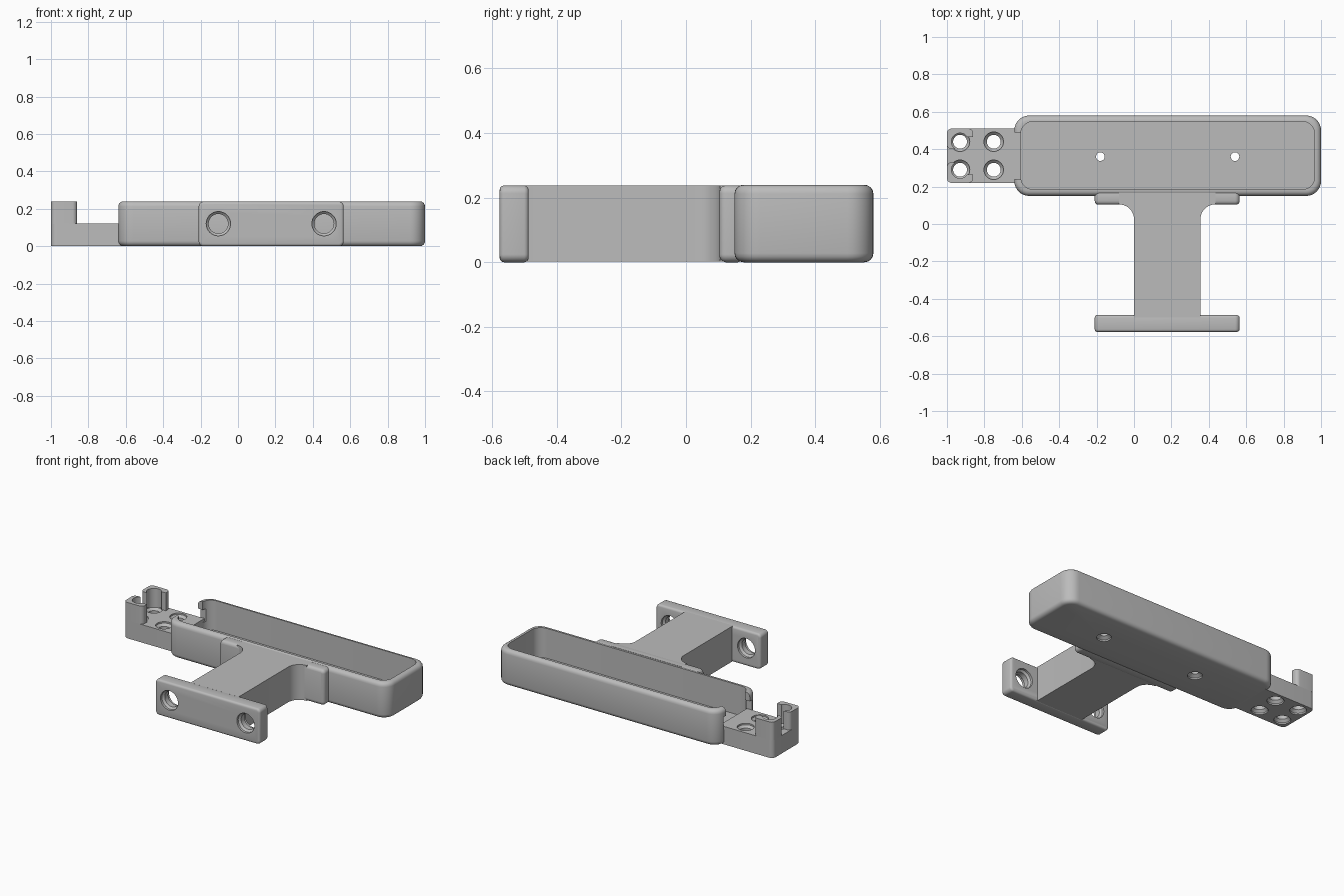
import bpy, bmesh
from math import sin, cos, pi, radians
from mathutils import Matrix, Vector

if "Cube" in bpy.data.objects:
    bpy.data.objects.remove(bpy.data.objects["Cube"])

grey = bpy.data.materials.new("plain grey")
grey.use_nodes = True
grey.diffuse_color = (0.5, 0.5, 0.5, 1)
grey.node_tree.nodes["Principled BSDF"].inputs["Base Color"].default_value = (0.5, 0.5, 0.5, 1)


def finish(name, bm):
    bmesh.ops.recalc_face_normals(bm, faces=bm.faces)
    me = bpy.data.meshes.new(name)
    bm.to_mesh(me)
    bm.free()
    me.materials.append(grey)
    ob = bpy.data.objects.new(name, me)
    bpy.context.collection.objects.link(ob)
    return ob


def block(name, lo, hi, axis=2, corner=0, edge=0, sides=1):
    """Box with rounded corners along one axis and softened rims on its ends."""
    bm = bmesh.new()
    bmesh.ops.create_cube(bm, size=1)
    for v in bm.verts:
        v.co = Vector([(a + b) / 2 + c * (b - a) for a, b, c in zip(lo, hi, v.co)])
    if corner:
        along = [e for e in bm.edges if abs((e.verts[0].co - e.verts[1].co)[axis]) > 1e-4]
        bmesh.ops.bevel(bm, geom=along, offset=corner, segments=8, profile=0.5, affect='EDGES')
    if edge:
        rims = [e for e in bm.edges if all(abs(v.co[axis] - lo[axis]) < 1e-4 for v in e.verts)
                or all(abs(v.co[axis] - hi[axis]) < 1e-4 for v in e.verts)]
        bmesh.ops.bevel(bm, geom=rims, offset=edge, segments=sides, profile=0.5, affect='EDGES')
    return finish(name, bm)


def prism(name, points, z0, z1):
    bm = bmesh.new()
    face = bm.faces.new([bm.verts.new((x, y, z0)) for x, y in points])
    top = bmesh.ops.extrude_face_region(bm, geom=[face])["geom"]
    for v in top:
        if isinstance(v, bmesh.types.BMVert):
            v.co.z = z1
    return finish(name, bm)


def drill(name, profile, at, along_y=False, n=32):
    """Turned cutter from (radius, height) pairs."""
    bm = bmesh.new()
    rings = [[bm.verts.new((r * cos(2 * pi * i / n), r * sin(2 * pi * i / n), h))
              for i in range(n)] for r, h in profile]
    for a, b in zip(rings, rings[1:]):
        for i in range(n):
            j = (i + 1) % n
            bm.faces.new((a[i], a[j], b[j], b[i]))
    bm.faces.new(rings[0])
    bm.faces.new(rings[-1])
    if along_y:
        bm.transform(Matrix.Rotation(radians(-90), 4, 'X'))
    bm.transform(Matrix.Translation(at))
    return finish(name, bm)


def cut(ob, cutters, op='DIFFERENCE'):
    for c in cutters:
        m = ob.modifiers.new("cut", 'BOOLEAN')
        m.operation, m.solver, m.object = op, 'EXACT', c
    bpy.context.view_layer.update()
    mesh = bpy.data.meshes.new_from_object(ob.evaluated_get(bpy.context.evaluated_depsgraph_get()))
    ob.modifiers.clear()
    ob.data = mesh
    for c in cutters:
        bpy.data.objects.remove(c)


TOP = 0.24

# Long open tray with a gap in its left-hand end for the bracket
tray = block("tray", (-0.64, 0.15, 0), (1.0, 0.58, TOP), corner=0.08, edge=0.028, sides=4)
cut(tray, [block("cavity", (-0.605, 0.185, 0.04), (0.965, 0.548, 0.4), corner=0.065),
           block("end_gap", (-0.7, 0.24, 0.1), (-0.55, 0.49, 0.4)),
           block("end_groove", (-0.7, 0.215, 0.1), (-0.55, 0.515, 0.185))]
    + [drill("screw_hole", [(0.046, -0.01), (0.046, 0.01), (0.023, 0.025), (0.023, 0.1)],
             (x, 0.36, 0)) for x in (-0.18, 0.54)])

# Low bracket plate with a raised clip over each outer hole
HOLES_Y = (0.29, 0.44)
bracket = block("bracket", (-1, 0.22, 0), (-0.56, 0.51, 0.12), corner=0.03)
cut(bracket, [block("inner_end", (-0.605, 0.1, -0.1), (-0.5, 0.6, 0.3))])
through = [(0.052, -0.01), (0.052, 0.01), (0.037, 0.026), (0.037, 0.095), (0.052, 0.11), (0.052, 0.3)]
cut(bracket, [drill("plate_hole", through, (x, y, 0)) for x in (-0.93, -0.75) for y in HOLES_Y])
for side, y in zip((-1, 1), HOLES_Y):
    def span(inner):
        return sorted((0.365 + side * inner, 0.365 + side * 0.145))
    a, b = span(0.035)
    clip = block("cable_clip", (-1, a, 0.119), (-0.86, b, TOP), corner=0.025)
    c, d = sorted((0.365 + side * 0.02, 0.365 + side * 0.1))
    cut(clip, [drill("clip_bore", [(0.046, 0.1), (0.046, 0.3)], (-0.93, y, 0)),
               block("clip_mouth", (-0.93, c, 0.1), (-0.8, d, 0.3))])

# Stem that flares into the collar with rounded inner corners
R = 0.08
arc = [(R * sin(i * pi / 20), R * cos(i * pi / 20)) for i in range(11)]
left = [(-R + dx, 0.025 + dy) for dx, dy in arc]
right = [(0.355 - x, y) for x, y in reversed(left)]
prism("stem", [(0.355, -0.5), *right, (0.435, 0.165), (-R, 0.165), *left, (0, -0.5)], 0.002, TOP - 0.002)
block("collar", (-0.21, 0.103, 0.0), (0.565, 0.18, TOP - 0.002), axis=1, corner=0.025, edge=0.02, sides=3)

# Front mounting flange with two chamfered holes
flange = block("front_flange", (-0.21, -0.577, 0), (0.565, -0.487, TOP - 0.002),
               axis=1, corner=0.025, edge=0.014, sides=3)
bore = [(0.065, -0.06), (0.065, -0.03), (0.052, -0.018), (0.052, 0.018), (0.065, 0.03), (0.065, 0.06)]
cut(flange, [drill("flange_hole", bore, (x, -0.532, 0.12), True) for x in (-0.105, 0.46)])

# Smooth curved surfaces, crisp edges
bpy.ops.object.select_all(action='DESELECT')
for ob in bpy.context.collection.objects:
    if ob.type == 'MESH':
        ob.select_set(True)
        bpy.context.view_layer.objects.active = ob
bpy.ops.object.shade_smooth_by_angle(angle=radians(35))
